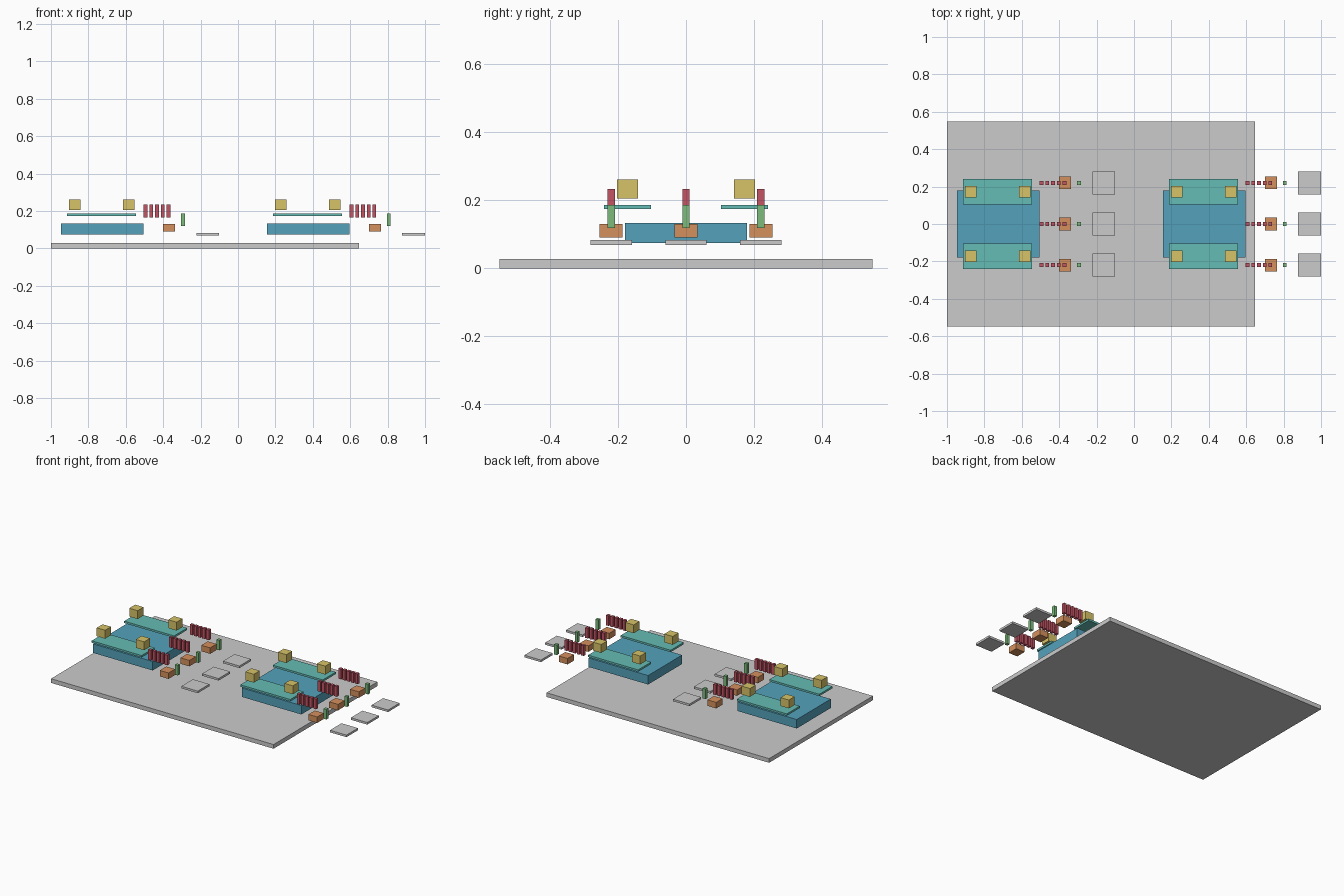
import bpy

if "Cube" in bpy.data.objects:
    bpy.data.objects.remove(bpy.data.objects["Cube"])


def material(name, rgb):
    m = bpy.data.materials.new(name)
    m.diffuse_color = (*rgb, 1)
    m.use_nodes = True
    m.node_tree.nodes["Principled BSDF"].inputs["Base Color"].default_value = m.diffuse_color
    return m


BLUE = material("blue", (0.09, 0.36, 0.50))
TEAL = material("teal", (0.13, 0.50, 0.46))
YELLOW = material("yellow", (0.68, 0.55, 0.14))
RED = material("red", (0.55, 0.09, 0.13))
ORANGE = material("orange", (0.66, 0.28, 0.11))
GREEN = material("green", (0.20, 0.50, 0.20))


def box(name, x, y, z0, z1, sx, sy, mat=None):
    """Box centred on x, y with width sx, depth sy, spanning z0 to z1."""
    bpy.ops.mesh.primitive_cube_add(size=1, location=(x, y, (z0 + z1) / 2))
    ob = bpy.context.object
    ob.name = name
    ob.scale = (sx, sy, z1 - z0)
    bpy.ops.object.transform_apply(location=False, rotation=False, scale=True)
    if mat:
        ob.data.materials.append(mat)
    return ob


def station(cx):
    # main body
    box("body_block", cx, 0, 0.074, 0.134, 0.44, 0.36, BLUE)

    # side plates, each with two cubes floating above
    for side in (-1, 1):
        y = side * 0.172
        box("side_plate", cx - 0.004, y, 0.174, 0.187, 0.37, 0.138, TEAL)
        for dx in (-0.147, 0.142):
            box("top_cube", cx + dx, y, 0.206, 0.262, 0.062, 0.062, YELLOW)

    # three rows: fins, connector block, post and end pad
    for y in (-0.22, 0, 0.22):
        for i in range(5):
            box("fin", cx + 0.232 + i * 0.0305, y, 0.166, 0.234, 0.02, 0.021, RED)
        box("connector_block", cx + 0.357, y, 0.091, 0.131, 0.065, 0.068, ORANGE)
        box("post", cx + 0.431, y, 0.119, 0.186, 0.021, 0.021, GREEN)
        box("end_pad", cx + 0.564, y, 0.069, 0.083, 0.122, 0.122)


# base plate
box("base_plate", -0.176, 0, 0, 0.028, 1.648, 1.098)

# two identical stations
for cx in (-0.726, 0.375):
    station(cx)
